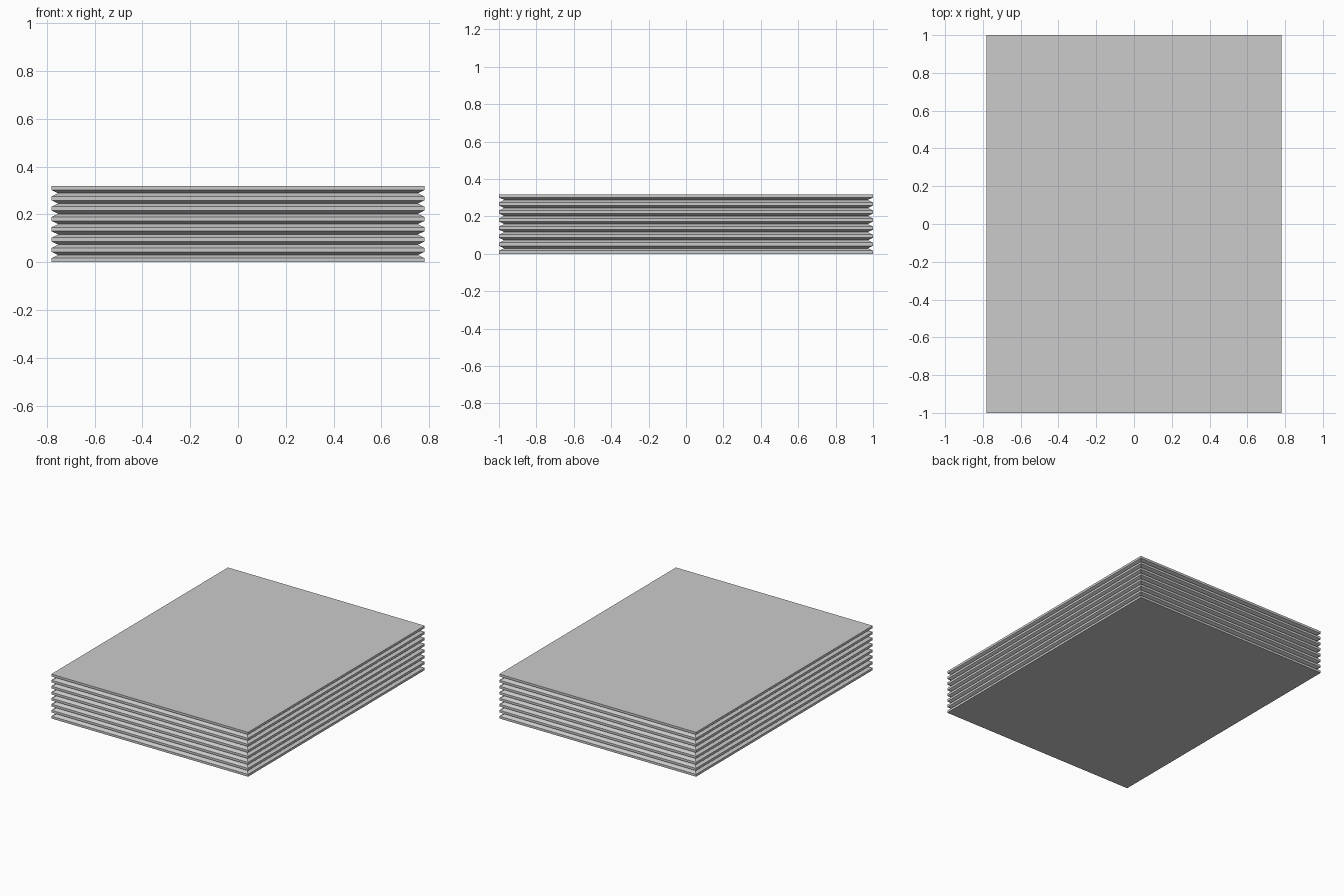
import bpy
import bmesh

if "Cube" in bpy.data.objects:
    bpy.data.objects.remove(bpy.data.objects["Cube"])

HALF_X, HALF_Y = 0.78, 1.0
HEIGHT = 0.318
LAYERS = 8
RIM = 0.0165                                          # upright edge of each layer
GROOVE = (HEIGHT - LAYERS * RIM) / (LAYERS - 1)       # height of each V groove
DEPTH = 0.028                                         # inset of each V groove

# Side profile as (inset, z): upright rims separated by V grooves
profile = []
for i in range(LAYERS):
    z = i * (RIM + GROOVE)
    profile += [(0, z), (0, z + RIM)]
    if i < LAYERS - 1:
        profile.append((DEPTH, z + RIM + GROOVE / 2))

# Sweep the profile around the rectangle
bm = bmesh.new()
rings = []
for inset, z in profile:
    x, y = HALF_X - inset, HALF_Y - inset
    rings.append([bm.verts.new((sx * x, sy * y, z))
                  for sx, sy in ((-1, -1), (1, -1), (1, 1), (-1, 1))])

for low, high in zip(rings, rings[1:]):
    for k in range(4):
        n = (k + 1) % 4
        bm.faces.new((low[k], low[n], high[n], high[k]))

# Flat top and bottom
bm.faces.new(rings[-1])
bm.faces.new(rings[0][::-1])

mesh = bpy.data.meshes.new("grooved_stack")
bm.to_mesh(mesh)
bm.free()
stack = bpy.data.objects.new("grooved_stack", mesh)
bpy.context.collection.objects.link(stack)
